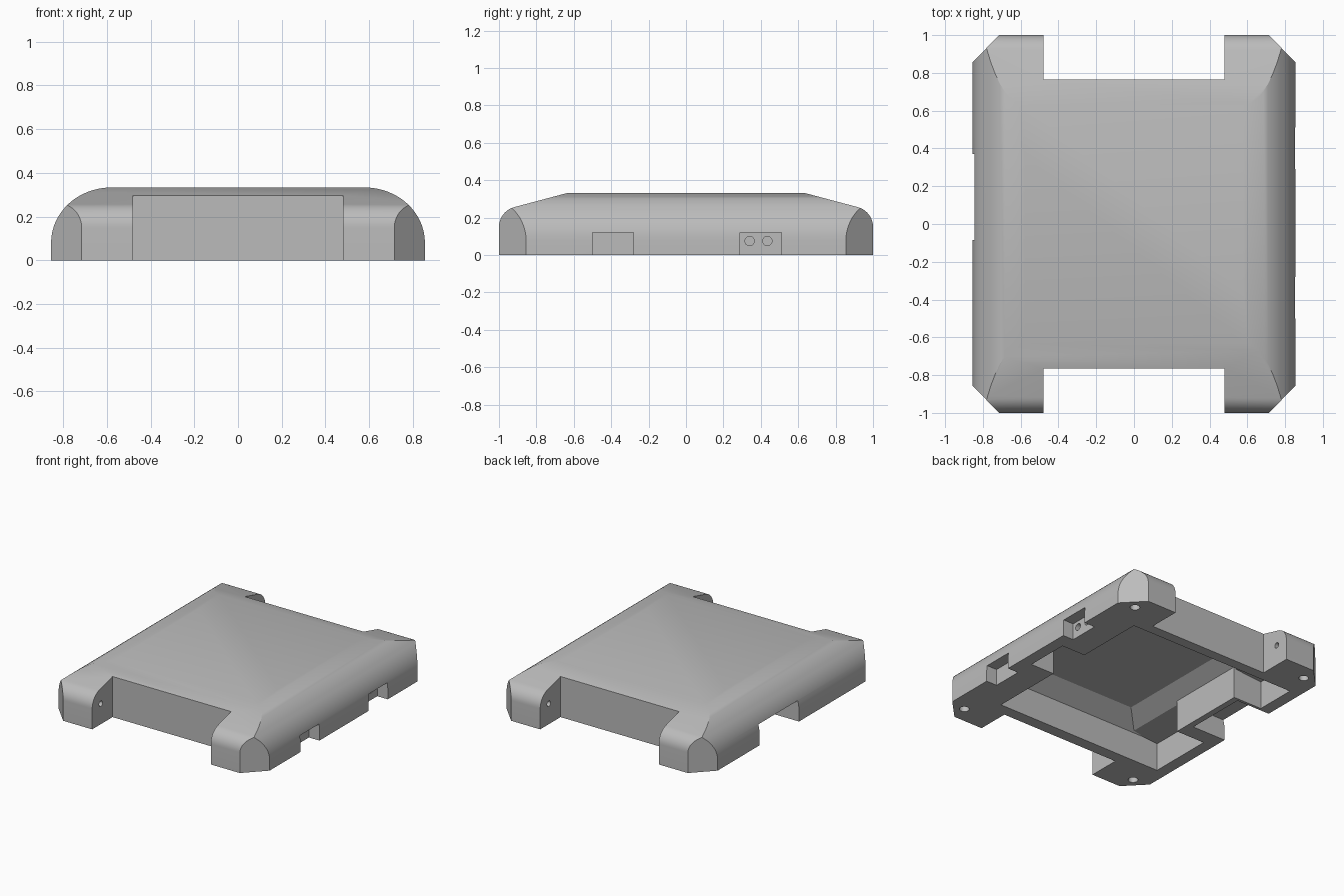
import bpy, bmesh, math

old = bpy.data.objects.get("Cube")
if old:
    bpy.data.objects.remove(old, do_unlink=True)

grey = bpy.data.materials.new("plain_grey")
grey.use_nodes = True
grey.diffuse_color = (0.5, 0.5, 0.5, 1)
grey.node_tree.nodes["Principled BSDF"].inputs["Base Color"].default_value = (0.5, 0.5, 0.5, 1)


def prism(name, pts, axis, lo, hi):
    """Extrude a closed 2D outline along an axis."""
    place = {"x": lambda u, v, t: (t, u, v),
             "y": lambda u, v, t: (u, t, v),
             "z": lambda u, v, t: (u, v, t)}[axis]
    bm = bmesh.new()
    a = [bm.verts.new(place(u, v, lo)) for u, v in pts]
    b = [bm.verts.new(place(u, v, hi)) for u, v in pts]
    bm.faces.new(a)
    bm.faces.new(b)
    n = len(pts)
    for i in range(n):
        j = (i + 1) % n
        bm.faces.new((a[i], a[j], b[j], b[i]))
    bmesh.ops.recalc_face_normals(bm, faces=bm.faces)
    mesh = bpy.data.meshes.new(name)
    bm.to_mesh(mesh)
    bm.free()
    mesh.materials.append(grey)
    ob = bpy.data.objects.new(name, mesh)
    bpy.context.collection.objects.link(ob)
    return ob


def box(name, x0, x1, y0, y1, z0, z1):
    return prism(name, [(x0, y0), (x1, y0), (x1, y1), (x0, y1)], "z", z0, z1)


def rod(name, u, v, r, axis, lo, hi):
    steps = [math.tau * i / 24 for i in range(24)]
    return prism(name, [(u + r * math.cos(t), v + r * math.sin(t)) for t in steps], axis, lo, hi)


def combine(ob, tool, operation):
    """Apply a boolean and discard the tool."""
    tool.hide_render = True
    mod = ob.modifiers.new("bool", "BOOLEAN")
    mod.object, mod.operation, mod.solver = tool, operation, "EXACT"
    bpy.context.view_layer.update()
    graph = bpy.context.evaluated_depsgraph_get()
    mesh = bpy.data.meshes.new_from_object(ob.evaluated_get(graph))
    ob.modifiers.clear()
    ob.data = mesh
    bpy.data.objects.remove(tool, do_unlink=True)


def mirrored(half):
    return half + [(-u, v) for u, v in reversed(half)]


def arc(cu, cv, ru, rv, end, n):
    angles = [math.radians(end) * i / n for i in range(n + 1)]
    return [(cu + ru * math.cos(t), cv + rv * math.sin(t)) for t in angles]


# Shell: rounded cross-section, sloped long section and chamfered plan
cross = mirrored([(0.855, 0)] + arc(0.58, 0.08, 0.275, 0.253, 90, 16))
long_section = mirrored([(1, 0)] + arc(0.89, 0.15, 0.11, 0.11, 75, 10) + [(0.63, 0.333)])
plan_half = [(0.715, -1), (0.855, -0.855), (0.855, 0.855), (0.715, 1)]
shell = prism("case_shell", cross, "y", -1.1, 1.1)
combine(shell, prism("long_form", long_section, "x", -1, 1), "INTERSECT")
combine(shell, prism("plan_form", mirrored(plan_half), "z", -0.1, 0.5), "INTERSECT")

# Underside cavity with pockets and a sloped ceiling
outline = [(0.58, 0.69), (0.58, 0.18), (0.77, 0.18), (0.77, -0.14), (0.58, -0.14),
           (0.58, -0.68), (-0.77, -0.68), (-0.77, -0.2), (-0.54, -0.2),
           (-0.54, 0.39), (-0.77, 0.39), (-0.77, 0.69)]
cavity = prism("cavity", outline, "z", -0.1, 0.4)
combine(cavity, prism("ceiling_long", mirrored([(0.8, -0.05), (0.8, 0.13), (0.55, 0.3)]),
                      "x", -1, 1), "INTERSECT")
combine(cavity, prism("ceiling_cross", mirrored([(0.8, -0.05), (0.8, 0.2), (0.56, 0.22), (0.42, 0.31)]),
                      "y", -1, 1), "INTERSECT")
combine(shell, cavity, "DIFFERENCE")

# End notches, strap holes in the lugs and foot holes beneath
for sy in (-1, 1):
    y0, y1 = sorted((sy * 0.765, sy * 1.2))
    combine(shell, box("end_notch", -0.48, 0.48, y0, y1, -0.1, 0.5), "DIFFERENCE")
    combine(shell, rod("lug_holes", sy * 0.9, 0.15, 0.02, "x", -0.57, 0.57), "DIFFERENCE")
    for sx in (-1, 1):
        combine(shell, rod("foot_hole", sx * 0.73, sy * 0.88, 0.033, "z", -0.1, 0.12), "DIFFERENCE")

# Side ports
combine(shell, box("port_a", 0.77, 1, -0.5, -0.28, -0.1, 0.12), "DIFFERENCE")
combine(shell, box("port_b", 0.77, 1, 0.29, 0.51, -0.1, 0.12), "DIFFERENCE")
combine(shell, box("port_c", -1, -0.585, -0.085, 0.37, -0.1, 0.15), "DIFFERENCE")
for y in (0.34, 0.435):
    combine(shell, rod("jack_hole", y, 0.075, 0.025, "x", 0.69, 0.9), "DIFFERENCE")

# Smooth curved surfaces, keep hard edges
bpy.ops.object.select_all(action="DESELECT")
shell.select_set(True)
bpy.context.view_layer.objects.active = shell
bpy.ops.object.shade_smooth_by_angle(angle=math.radians(25))
